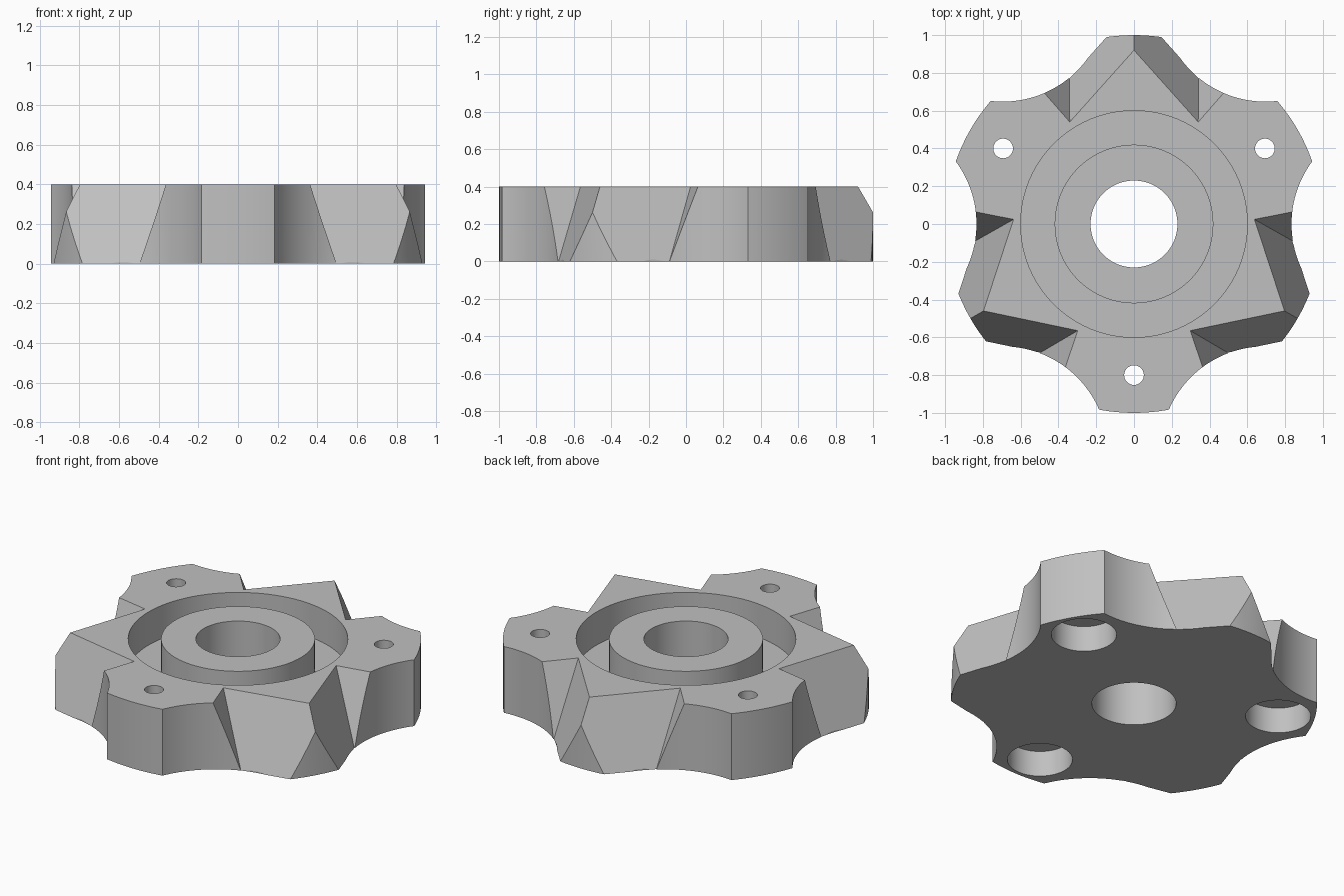
import bpy, bmesh
from math import radians, cos, sin
from mathutils import Vector, Matrix

cube = bpy.data.objects.get("Cube")
if cube:
    bpy.data.objects.remove(cube, do_unlink=True)

HEIGHT = 0.4
scene = bpy.context.scene

grey = bpy.data.materials.new("plain grey")
grey.use_nodes = True
colour = (0.53, 0.53, 0.53, 1)
grey.diffuse_color = colour
grey.node_tree.nodes["Principled BSDF"].inputs["Base Color"].default_value = colour


def finish(name, bm):
    bmesh.ops.recalc_face_normals(bm, faces=bm.faces)
    mesh = bpy.data.meshes.new(name)
    bm.to_mesh(mesh)
    bm.free()
    mesh.materials.append(grey)
    obj = bpy.data.objects.new(name, mesh)
    scene.collection.objects.link(obj)
    return obj


def cylinder(name, radius, low, high, x=0, y=0, segments=96):
    bm = bmesh.new()
    place = Matrix.Translation((x, y, (low + high) / 2))
    bmesh.ops.create_cone(bm, cap_ends=True, segments=segments, radius1=radius,
                          radius2=radius, depth=high - low, matrix=place)
    return finish(name, bm)


def ring(name, inner, outer, low, high, segments=96):
    bm = bmesh.new()
    corners = [(inner, low), (outer, low), (outer, high), (inner, high)]
    face = bm.faces.new([bm.verts.new((r, 0, z)) for r, z in corners])
    edges = list(face.edges)
    bm.faces.remove(face)
    bmesh.ops.spin(bm, geom=edges, axis=(0, 0, 1), cent=(0, 0, 0),
                   angle=radians(360), steps=segments, use_merge=True)
    bmesh.ops.remove_doubles(bm, verts=bm.verts, dist=1e-5)
    return finish(name, bm)


def notch(name, side, turn):
    """Slanted V wedge between a tooth flank and the neighbouring lobe."""
    top, bottom = Vector((0.34, 0.54, HEIGHT)), Vector((0.342, 0.77, 0))
    slope = (bottom - top) * 0.15
    flank, shoulder = Vector((-0.34, 0.38, 0)), Vector((0.14, 0.16, 0))
    bm = bmesh.new()
    for root in (top - slope, bottom + slope):
        for p in (root, root + flank * 2, root + shoulder * 4):
            bm.verts.new((p.x * side, p.y, p.z))
    bmesh.ops.convex_hull(bm, input=bm.verts)
    bmesh.ops.rotate(bm, verts=bm.verts, matrix=Matrix.Rotation(radians(turn), 3, 'Z'))
    return finish(name, bm)


def cut(target, cutter):
    mod = target.modifiers.new("cut", 'BOOLEAN')
    mod.operation = 'DIFFERENCE'
    mod.solver = 'EXACT'
    mod.object = cutter
    bpy.context.view_layer.objects.active = target
    bpy.ops.object.modifier_apply(modifier=mod.name)
    bpy.data.objects.remove(cutter, do_unlink=True)


# Round blank
hub = cylinder("hub_plate", 1.0, 0, HEIGHT, segments=144)

# Six concave scallops around the rim
for i in range(6):
    a = radians(60 * i)
    cut(hub, cylinder("scallop", 0.556, -0.1, 0.5, 1.39 * cos(a), 1.39 * sin(a), 128))

# Slanted notches that shape the three pointed teeth
for turn in (0, 120, 240):
    for side in (1, -1):
        cut(hub, notch("notch", side, turn))

# Ring groove and centre bore
cut(hub, ring("groove", 0.42, 0.6, 0.2, 0.5))
cut(hub, cylinder("bore", 0.23, -0.1, 0.5))

# Bolt holes with wide recesses underneath
for turn in (30, 150, 270):
    x, y = 0.8 * cos(radians(turn)), 0.8 * sin(radians(turn))
    cut(hub, cylinder("recess", 0.178, -0.1, 0.155, x, y, 64))
    cut(hub, cylinder("bolt_hole", 0.052, 0.1, 0.5, x, y, 48))

# Smooth round walls, crisp facets
bpy.ops.object.select_all(action='DESELECT')
hub.select_set(True)
bpy.context.view_layer.objects.active = hub
bpy.ops.object.shade_smooth_by_angle(angle=radians(15))
